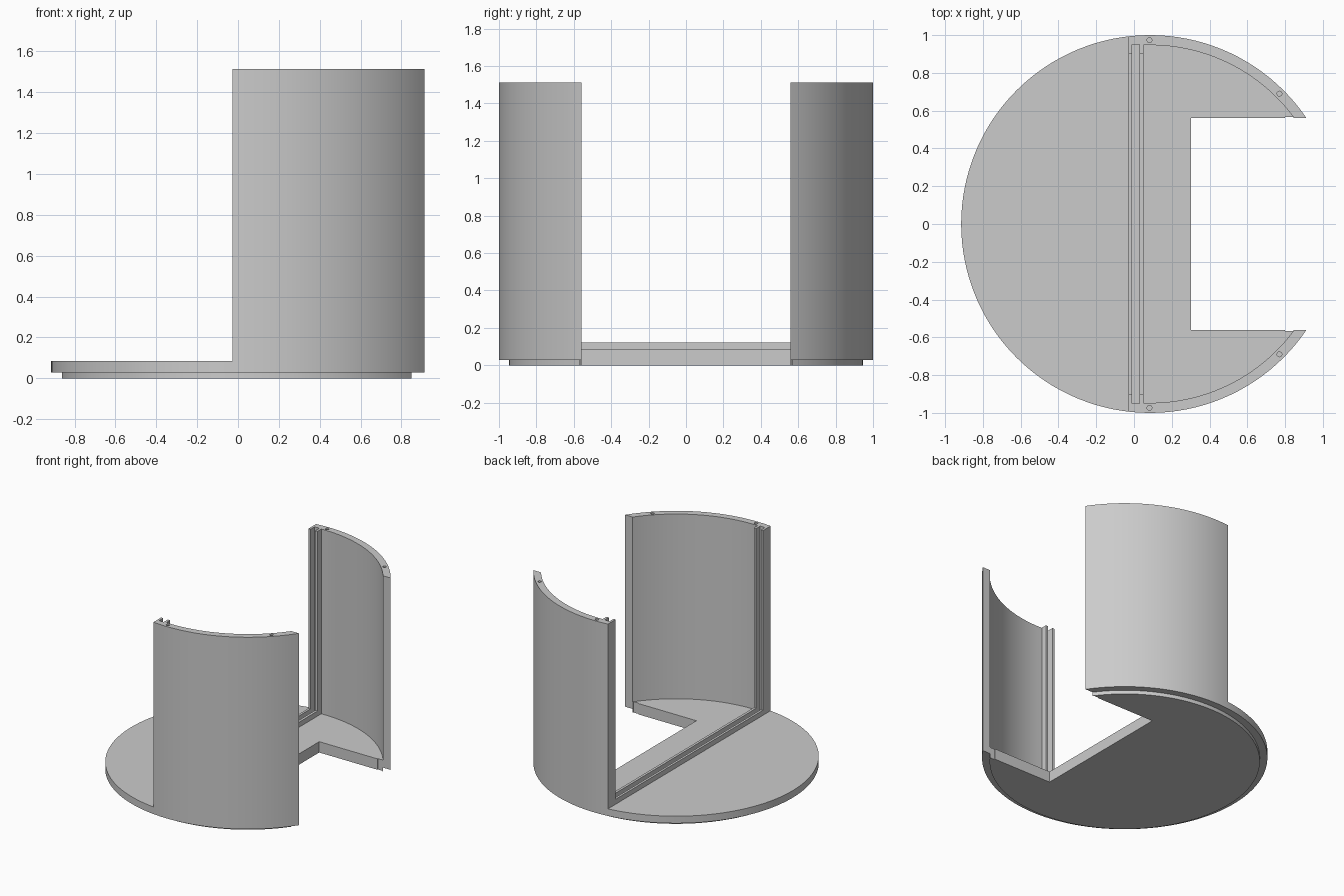
import bpy, bmesh, math

if "Cube" in bpy.data.objects:
    bpy.data.objects.remove(bpy.data.objects["Cube"])

CX = 0.085            # axis of the round shell
R_OUT, R_IN = 1.0, 0.947
Z_LIP, Z_FLOOR, Z_RAIL, Z_TOP = 0.029, 0.084, 0.123, 1.513
X_EDGE = -0.028       # rear edge of the walls
DOOR_X, DOOR_Y = 0.303, 0.56

grey = bpy.data.materials.new("plain grey")
grey.diffuse_color = (0.6, 0.6, 0.6, 1)
grey.use_nodes = True
grey.node_tree.nodes["Principled BSDF"].inputs["Base Color"].default_value = grey.diffuse_color


def prism(name, pts, z0, z1):
    """Extrude a flat outline from z0 to z1."""
    bm = bmesh.new()
    face = bm.faces.new([bm.verts.new((x, y, z0)) for x, y in pts])
    top = bmesh.ops.extrude_face_region(bm, geom=[face])["geom"]
    for v in top:
        if isinstance(v, bmesh.types.BMVert):
            v.co.z = z1
    bmesh.ops.recalc_face_normals(bm, faces=bm.faces)
    mesh = bpy.data.meshes.new(name)
    bm.to_mesh(mesh)
    bm.free()
    mesh.materials.append(grey)
    ob = bpy.data.objects.new(name, mesh)
    bpy.context.collection.objects.link(ob)
    return ob


def arc(cx, cy, r, a0, a1, n):
    return [(cx + r * math.cos(a0 + (a1 - a0) * i / n),
             cy + r * math.sin(a0 + (a1 - a0) * i / n)) for i in range(n + 1)]


def circle(cx, cy, r, n):
    return arc(cx, cy, r, 0, 2 * math.pi, n)[:-1]


def rect(x0, x1, y0, y1):
    return [(x0, y0), (x1, y0), (x1, y1), (x0, y1)]


# Solid shell, shaped by the tools below
shell = prism("round_display_base", circle(CX, 0, R_OUT, 128), Z_LIP, Z_TOP)


def apply_tool(tool, operation="DIFFERENCE"):
    tool.hide_render = True
    mod = shell.modifiers.new(tool.name, "BOOLEAN")
    mod.operation, mod.object, mod.solver = operation, tool, "EXACT"
    bpy.context.view_layer.objects.active = shell
    bpy.ops.object.modifier_apply(modifier=mod.name)
    bpy.data.objects.remove(tool)


# Open half behind the walls
apply_tool(prism("open_half", rect(-2, X_EDGE, -2, 2), Z_FLOOR, 2))

# Curved room in front of the rails
a = math.acos((0.05 - CX) / R_IN)
apply_tool(prism("room", arc(CX, 0, R_IN, -a, a, 80), Z_FLOOR, 2))

# Panel slot and the gap between the rails
apply_tool(prism("slot", rect(-0.01, 0.03, -0.95, 0.95), Z_FLOOR, 2))
apply_tool(prism("rail_gap", rect(-0.1, 0.06, -0.9, 0.9), Z_RAIL, 2))

# Stepped foot under the floor
apply_tool(prism("foot", circle(CX, 0, R_IN, 128), 0, 0.06), "UNION")

# Doorway through floor and walls
apply_tool(prism("doorway", rect(DOOR_X, 2, -DOOR_Y, DOOR_Y), -1, 2))

# Peg holes in the wall tops and small notches beside the doorway
for s in (-1, 1):
    for x, y in ((0.082, 0.973), (0.77, 0.69)):
        apply_tool(prism("peg_hole", circle(x, s * y, 0.013, 16), Z_TOP - 0.1, 2))
    y0, y1 = sorted((s * 0.5, s * 0.566))
    apply_tool(prism("notch", rect(0.80, 0.845, y0, y1), -1, Z_FLOOR + 0.005))

# Smooth curves, sharp edges
bpy.ops.object.select_all(action="DESELECT")
shell.select_set(True)
bpy.context.view_layer.objects.active = shell
bpy.ops.object.shade_smooth_by_angle(angle=math.radians(25))
